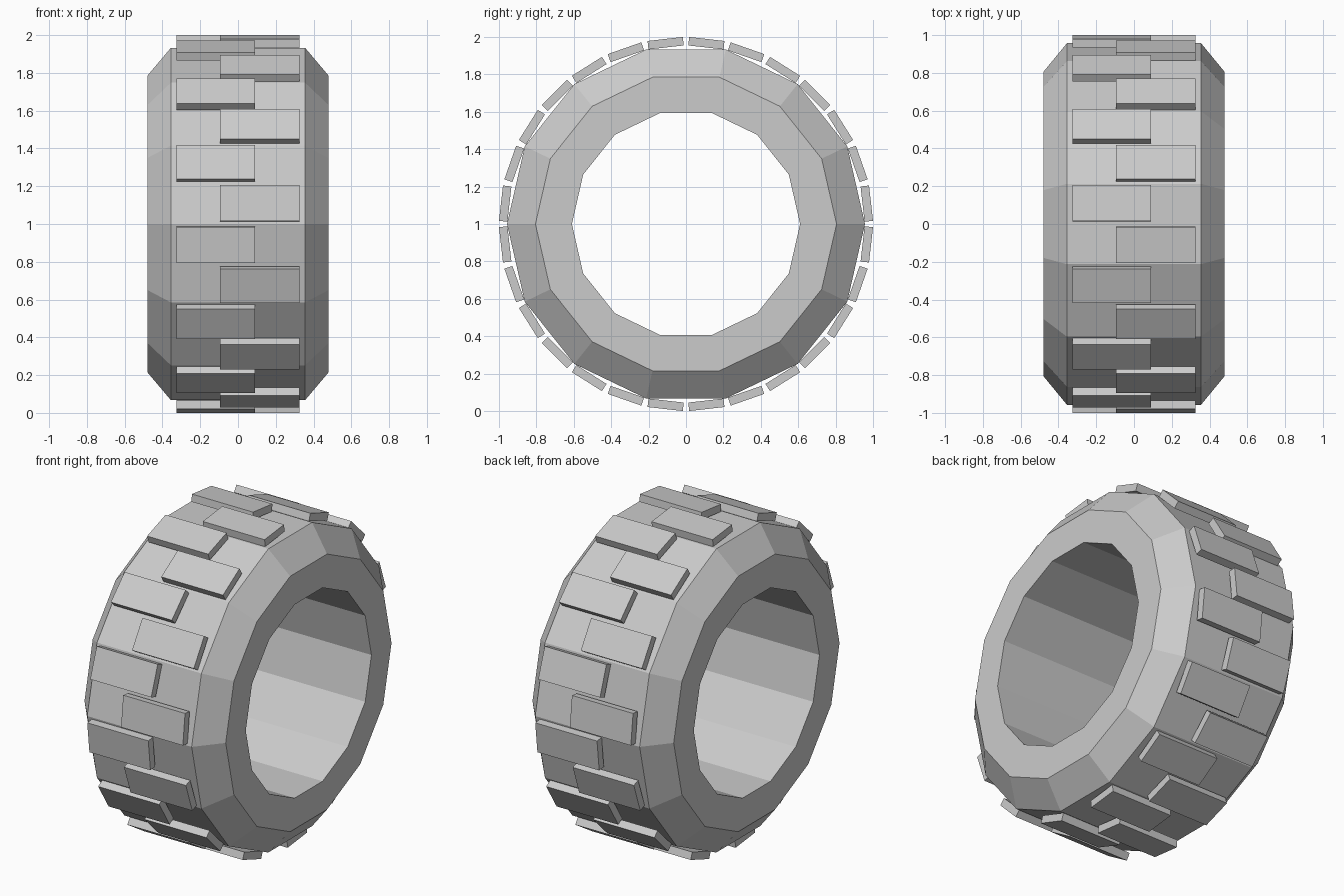
import bpy, bmesh
from math import cos, sin, tau

if "Cube" in bpy.data.objects:
    bpy.data.objects.remove(bpy.data.objects["Cube"])

SIDES = 14          # low-poly tyre segments
BLOCKS = 28         # tread blocks
CENTRE_Z = 1.0


def add_object(name, bm):
    bmesh.ops.recalc_face_normals(bm, faces=bm.faces)
    mesh = bpy.data.meshes.new(name)
    bm.to_mesh(mesh)
    bm.free()
    obj = bpy.data.objects.new(name, mesh)
    bpy.context.collection.objects.link(obj)
    return obj


def ring_point(x, r, a, t=0.0):
    """Point at width x, radius r, angle a, shifted t along the tangent."""
    return (x, r * cos(a) - t * sin(a), CENTRE_Z + r * sin(a) + t * cos(a))


# Tyre body: closed (x, radius) profile swept around the x axis
profile = [(-0.48, 0.61), (-0.48, 0.805), (-0.355, 0.957),
           (0.355, 0.957), (0.48, 0.805), (0.48, 0.61)]
bm = bmesh.new()
loops = [[bm.verts.new(ring_point(x, r, i * tau / SIDES)) for x, r in profile]
         for i in range(SIDES)]
for i in range(SIDES):
    a, b = loops[i], loops[(i + 1) % SIDES]
    for j in range(len(profile)):
        k = (j + 1) % len(profile)
        bm.faces.new((a[j], a[k], b[k], b[j]))
add_object("tyre_body", bm)

# Tread blocks: staggered left and right around the tyre
for i in range(BLOCKS):
    x0, x1 = (-0.325, 0.09) if i % 2 == 0 else (-0.095, 0.325)
    angle = (i + 0.5) * tau / BLOCKS
    bm = bmesh.new()
    bmesh.ops.create_cube(bm, size=1.0)
    for v in bm.verts:
        x = x0 if v.co.x < 0 else x1
        r = 0.95 if v.co.z < 0 else 0.9955
        v.co = ring_point(x, r, angle, v.co.y * 0.19)
    add_object(f"tread_block_{i + 1:02d}", bm)
